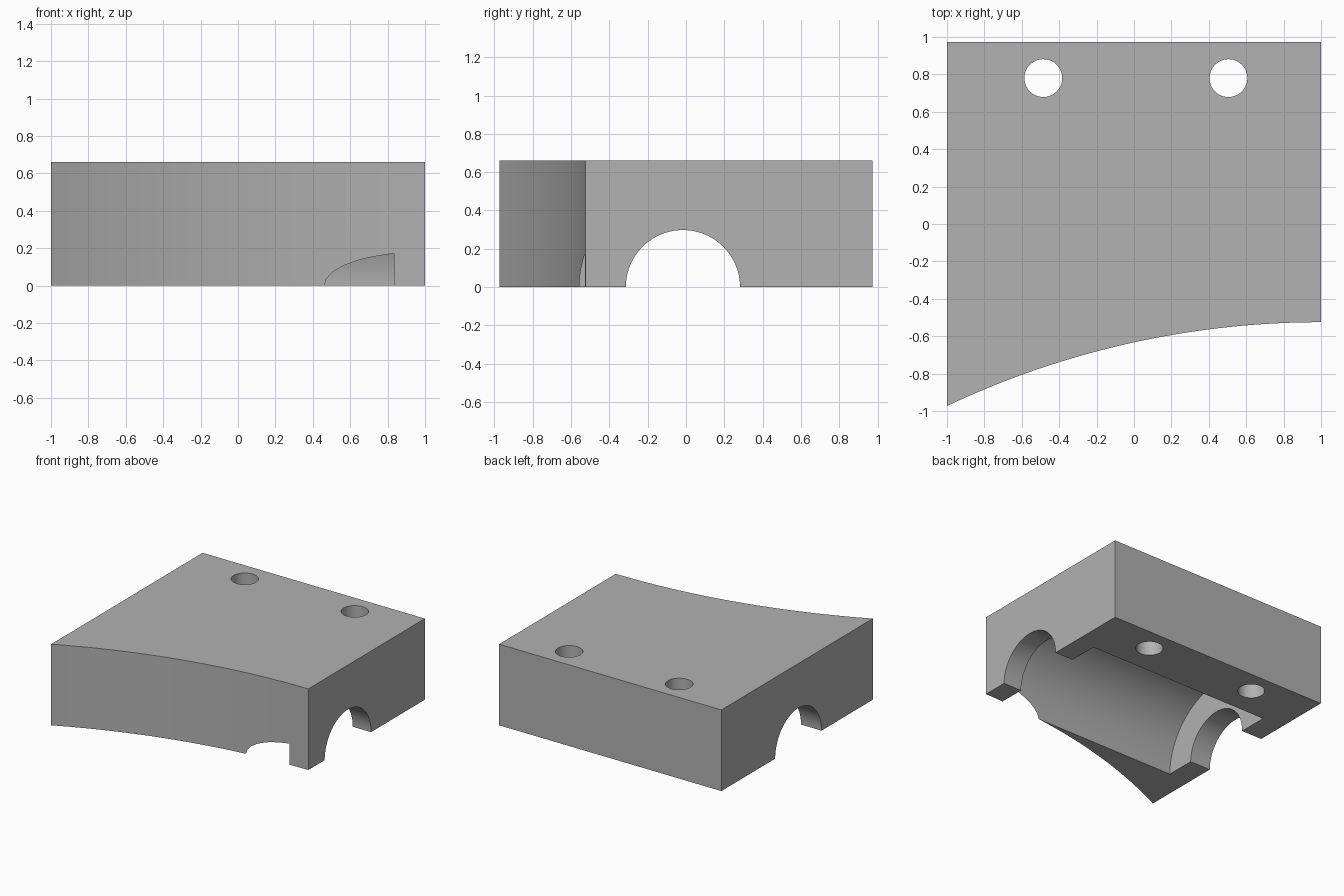
import bpy
import bmesh
import math

cube = bpy.data.objects.get("Cube")
if cube:
    bpy.data.objects.remove(cube, do_unlink=True)

HEIGHT = 0.66
BACK = 0.973
AXIS_Y = -0.016      # centre line of the bore
MID_X = 0.01         # middle of the recess and bolt holes

grey = bpy.data.materials.new("plain_grey")
grey.use_nodes = True
GREY = (0.445, 0.445, 0.445, 1)
grey.diffuse_color = GREY
grey.node_tree.nodes["Principled BSDF"].inputs["Base Color"].default_value = GREY


def front_y(x):
    """Shallow concave arc of the front face."""
    radius = 4.69
    return -0.525 - radius + math.sqrt(radius ** 2 - (1 - x) ** 2)


def make_block():
    steps = 48
    outline = [(-1 + 2 * i / steps) for i in range(steps + 1)]
    points = [(x, front_y(x)) for x in outline] + [(1, BACK), (-1, BACK)]
    bm = bmesh.new()
    base = bm.faces.new([bm.verts.new((x, y, 0)) for x, y in points])
    top = bmesh.ops.extrude_face_region(bm, geom=[base])["geom"]
    bmesh.ops.translate(bm, vec=(0, 0, HEIGHT),
                        verts=[v for v in top if isinstance(v, bmesh.types.BMVert)])
    bmesh.ops.recalc_face_normals(bm, faces=bm.faces)
    mesh = bpy.data.meshes.new("bearing_block")
    bm.to_mesh(mesh)
    bm.free()
    obj = bpy.data.objects.new("bearing_block", mesh)
    bpy.context.collection.objects.link(obj)
    mesh.materials.append(grey)
    return obj


def cut_cylinder(target, name, radius, length, location, rotation=(0, 0, 0)):
    bpy.ops.mesh.primitive_cylinder_add(vertices=96, radius=radius, depth=length,
                                        location=location, rotation=rotation)
    cutter = bpy.context.object
    cutter.name = name
    cutter.hide_render = True
    cutter.data.materials.append(grey)
    mod = target.modifiers.new(name, 'BOOLEAN')
    mod.operation = 'DIFFERENCE'
    mod.solver = 'EXACT'
    mod.object = cutter
    bpy.context.view_layer.objects.active = target
    bpy.ops.object.modifier_apply(modifier=mod.name)
    bpy.data.objects.remove(cutter, do_unlink=True)


block = make_block()
along_x = (0, math.pi / 2, 0)

# Wide recess underneath, breaking through the front face
cut_cylinder(block, "recess_cutter", 0.54, 1.65, (MID_X, AXIS_Y, 0), along_x)
# Half-round bore through both ends
cut_cylinder(block, "bore_cutter", 0.298, 3, (0, AXIS_Y, 0), along_x)
# Bolt holes near the back
for side in (-1, 1):
    cut_cylinder(block, "bolt_hole_cutter", 0.101, 2, (MID_X + side * 0.495, 0.78, 0.3))

bpy.ops.object.select_all(action='DESELECT')
block.select_set(True)
bpy.context.view_layer.objects.active = block
bpy.ops.object.shade_smooth_by_angle(angle=math.radians(30))
